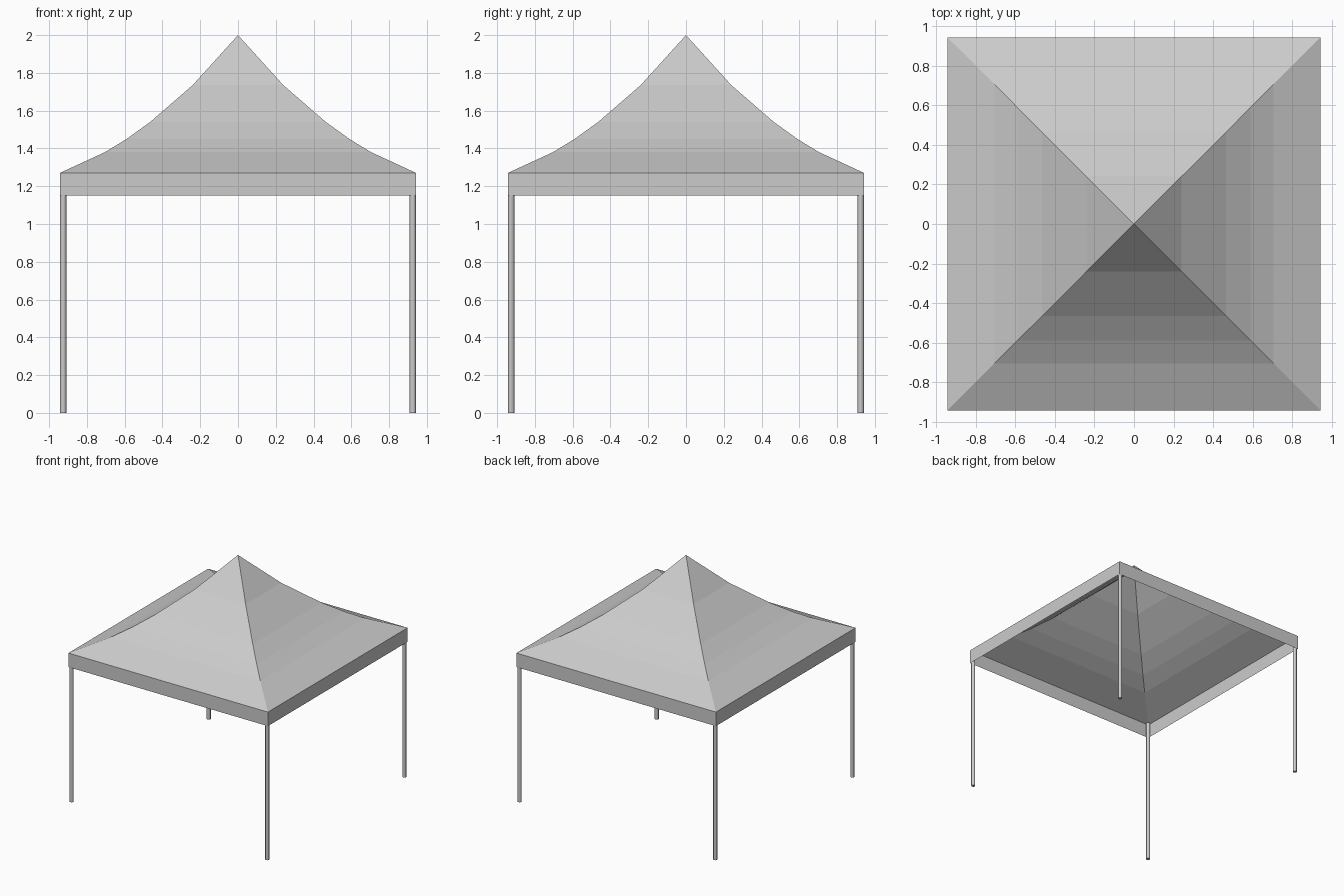
import bpy
import bmesh

cube = bpy.data.objects.get("Cube")
if cube:
    bpy.data.objects.remove(cube, do_unlink=True)

HALF = 0.943      # half width of the canopy
EAVE = 1.27       # height where roof meets valance
HEM = 1.15        # bottom of the valance
PEAK = 2.0
POLE_R = 0.0165

grey = bpy.data.materials.new("plain grey")
grey.use_nodes = True
grey.diffuse_color = (0.6, 0.6, 0.6, 1)
grey.node_tree.nodes["Principled BSDF"].inputs["Base Color"].default_value = grey.diffuse_color


def square_sheet(name, rings, apex=None):
    """Stack square rings (half width, height) into an open sheet with an optional peak."""
    bm = bmesh.new()
    corners = [(-1, -1), (1, -1), (1, 1), (-1, 1)]
    loops = [[bm.verts.new((sx * w, sy * w, z)) for sx, sy in corners] for w, z in rings]
    for low, high in zip(loops, loops[1:]):
        for i in range(4):
            j = (i + 1) % 4
            bm.faces.new((low[i], low[j], high[j], high[i]))
    if apex is not None:
        tip = bm.verts.new((0, 0, apex))
        for i in range(4):
            bm.faces.new((loops[-1][i], loops[-1][(i + 1) % 4], tip))
    mesh = bpy.data.meshes.new(name)
    bm.to_mesh(mesh)
    bm.free()
    mesh.materials.append(grey)
    obj = bpy.data.objects.new(name, mesh)
    bpy.context.collection.objects.link(obj)
    return obj


# Swept canopy roof
square_sheet("canopy_roof",
             [(HALF, EAVE), (0.705, 1.38), (0.59, 1.45), (0.465, 1.54), (0.24, 1.735)],
             PEAK)

# Hanging valance around the eaves
square_sheet("valance", [(HALF, HEM), (HALF, EAVE)])

# Corner poles
inset = HALF - POLE_R - 0.001
for side, sx in (("right", -1), ("left", 1)):
    for end, sy in (("front", -1), ("back", 1)):
        bpy.ops.mesh.primitive_cylinder_add(
            vertices=12, radius=POLE_R, depth=EAVE,
            location=(sx * inset, sy * inset, EAVE / 2))
        pole = bpy.context.object
        pole.name = f"{end}_{side}_pole"
        pole.data.materials.append(grey)
        bpy.ops.object.shade_smooth_by_angle()
